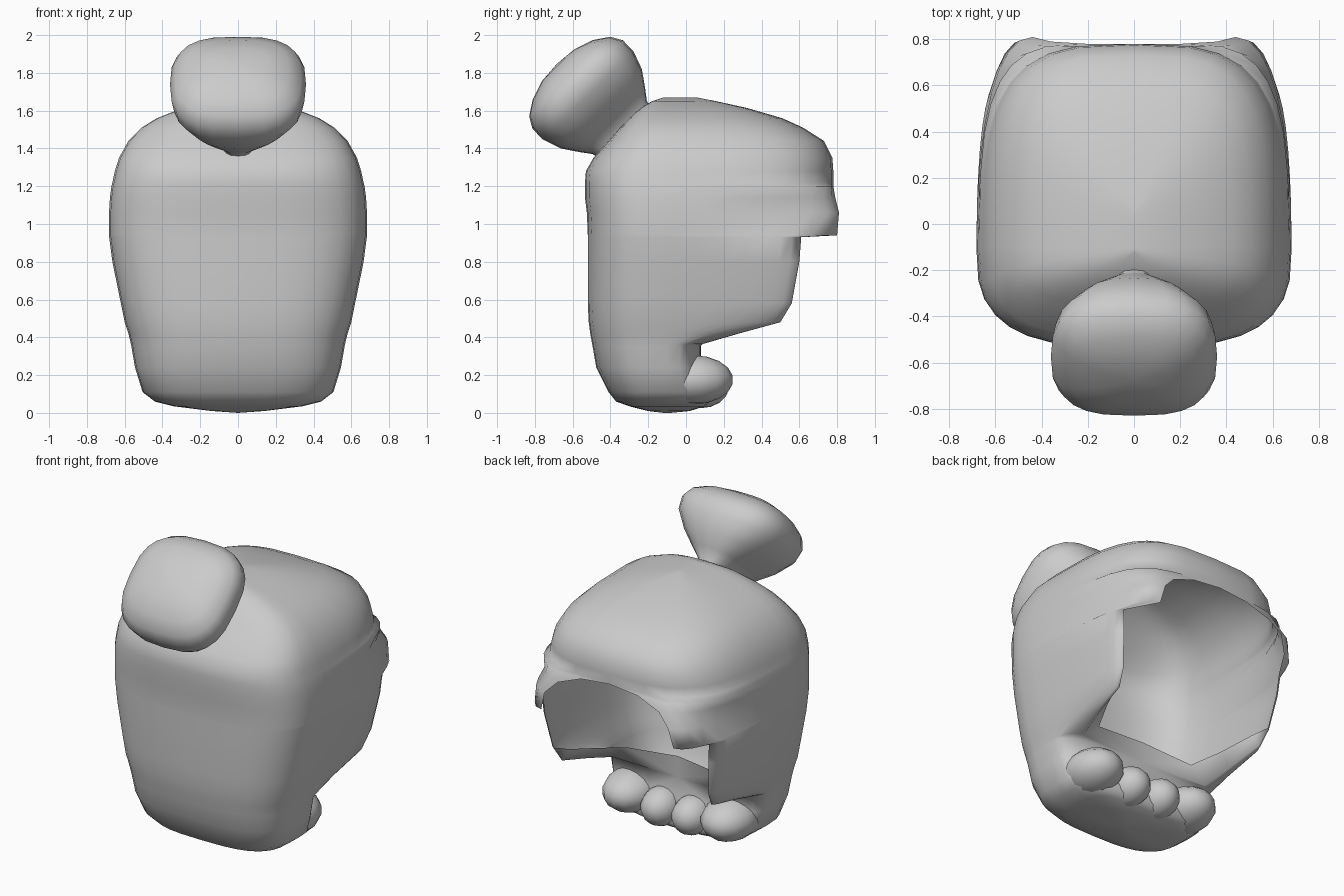
import bpy, bmesh
from math import sin, cos, pi
from mathutils import Vector


def finish(name, bm, mirror=False):
    bmesh.ops.remove_doubles(bm, verts=bm.verts, dist=0.002)
    bmesh.ops.recalc_face_normals(bm, faces=bm.faces)
    for f in bm.faces:
        f.smooth = True
    me = bpy.data.meshes.new(name)
    bm.to_mesh(me)
    bm.free()
    ob = bpy.data.objects.new(name, me)
    bpy.context.collection.objects.link(ob)
    if mirror:
        m = ob.modifiers.new("mirror", "MIRROR")
        m.use_clip = True
        m.merge_threshold = 0.002
    return ob


def loft(bm, rows, closed=False):
    grid = [[bm.verts.new(p) for p in r] for r in rows]
    n = len(rows[0])
    for a, b in zip(grid, grid[1:]):
        for i in range(n if closed else n - 1):
            j = (i + 1) % n
            bm.faces.new((a[i], a[j], b[j], b[i]))


def half_arc(z, w, yf, xr, yr, yc=-0.1, n=8):
    # from the front centre round the side to the rim point (xr, yr)
    pf = 0.66                          # front roundness
    pb = 0.9 if xr > 0.3 else 0.6      # back roundness: open / closed levels
    pts = []
    for i in range(n + 1):
        a = pi / 2 * i / n
        pts.append((w * abs(sin(a)) ** pf, yc + (yf - yc) * max(cos(a), 0) ** pf, z))
    for i in range(1, n + 1):
        a = pi / 2 * i / n
        c = max(cos(a), 0) ** pb if i < n else 0
        pts.append((xr + (w - xr) * c, yc + (yr - yc) * sin(a) ** pb, z))
    return pts


# Hollow body: z, half width, front y, rim x, rim y (rim x = 0 closes the back)
levels = [
    (0.00, 0.00, -0.12, 0, -0.08), (0.01, 0.14, -0.20, 0, 0.02),
    (0.035, 0.34, -0.30, 0, 0.10), (0.06, 0.44, -0.37, 0, 0.13),
    (0.11, 0.505, -0.41, 0, 0.13), (0.24, 0.545, -0.475, 0, 0.08),
    (0.355, 0.565, -0.495, 0, 0.08),
    (0.365, 0.567, -0.497, 0.46, 0.09), (0.42, 0.58, -0.507, 0.50, 0.28),
    (0.48, 0.60, -0.515, 0.53, 0.50), (0.58, 0.62, -0.52, 0.55, 0.56),
    (0.80, 0.665, -0.52, 0.58, 0.60), (0.93, 0.682, -0.52, 0.59, 0.61),
    (0.94, 0.683, -0.52, 0.47, 0.80), (1.06, 0.683, -0.525, 0.44, 0.81),
    (1.14, 0.678, -0.535, 0.36, 0.79), (1.20, 0.67, -0.535, 0.2, 0.78),
    (1.22, 0.665, -0.535, 0, 0.78), (1.28, 0.652, -0.53, 0, 0.78),
    (1.35, 0.63, -0.49, 0, 0.775),
    (1.44, 0.58, -0.41, 0, 0.73), (1.51, 0.51, -0.35, 0, 0.62),
    (1.56, 0.43, -0.30, 0, 0.51), (1.615, 0.29, -0.24, 0, 0.32),
    (1.65, 0.15, -0.18, 0, 0.16), (1.67, 0.0, -0.12, 0, 0.06),
]
bm = bmesh.new()
loft(bm, [half_arc(*l) for l in levels])
# lip that curls up and inward along the bottom of the opening
loft(bm, [[(0, 0.08, 0.355), (0.46, 0.09, 0.365), (0.50, 0.28, 0.42),
           (0.53, 0.50, 0.48), (0.55, 0.56, 0.58)],
          [(0, 0.08, 0.49), (0.35, 0.10, 0.46), (0.43, 0.27, 0.50),
           (0.50, 0.47, 0.55), (0.55, 0.56, 0.58)]])
finish("hollow_body", bm, mirror=True)

# Head: rounded block flaring from a narrow neck, tilted up and forward
axis, vert = Vector((0, -0.70, 0.714)), Vector((0, 0.714, 0.70))
base = Vector((0, -0.35, 1.51))
rings = [(-0.10, 0.09, 0.19), (0.0, 0.10, 0.20), (0.06, 0.17, 0.245),
         (0.14, 0.26, 0.30), (0.24, 0.345, 0.335), (0.32, 0.36, 0.335),
         (0.38, 0.335, 0.30), (0.43, 0.27, 0.225), (0.465, 0.16, 0.12),
         (0.475, 0.0, 0.0)]


def spow(v, p=0.7):
    return (abs(v) ** p) * (1 if v >= 0 else -1)


bm = bmesh.new()
rows = []
for t, hx, hv in rings:
    rows.append([base + axis * t + Vector((hx * spow(cos(k * pi / 12)), 0, 0))
                 + vert * (hv * spow(sin(k * pi / 12))) for k in range(24)])
loft(bm, rows, closed=True)
finish("head", bm)

# Four toes along the back of the foot
for side, label in ((1, "right"), (-1, "left")):
    for name, x, y, z, rx, ry, rz in (
            ("outer_toe", 0.35, 0.04, 0.175, 0.165, 0.21, 0.13),
            ("inner_toe", 0.11, 0.08, 0.145, 0.12, 0.15, 0.12)):
        bm = bmesh.new()
        bmesh.ops.create_uvsphere(bm, u_segments=14, v_segments=9, radius=1)
        for v in bm.verts:
            v.co = (side * x + v.co.x * rx, y + v.co.y * ry, z + v.co.z * rz)
        finish(f"{label}_{name}", bm)
